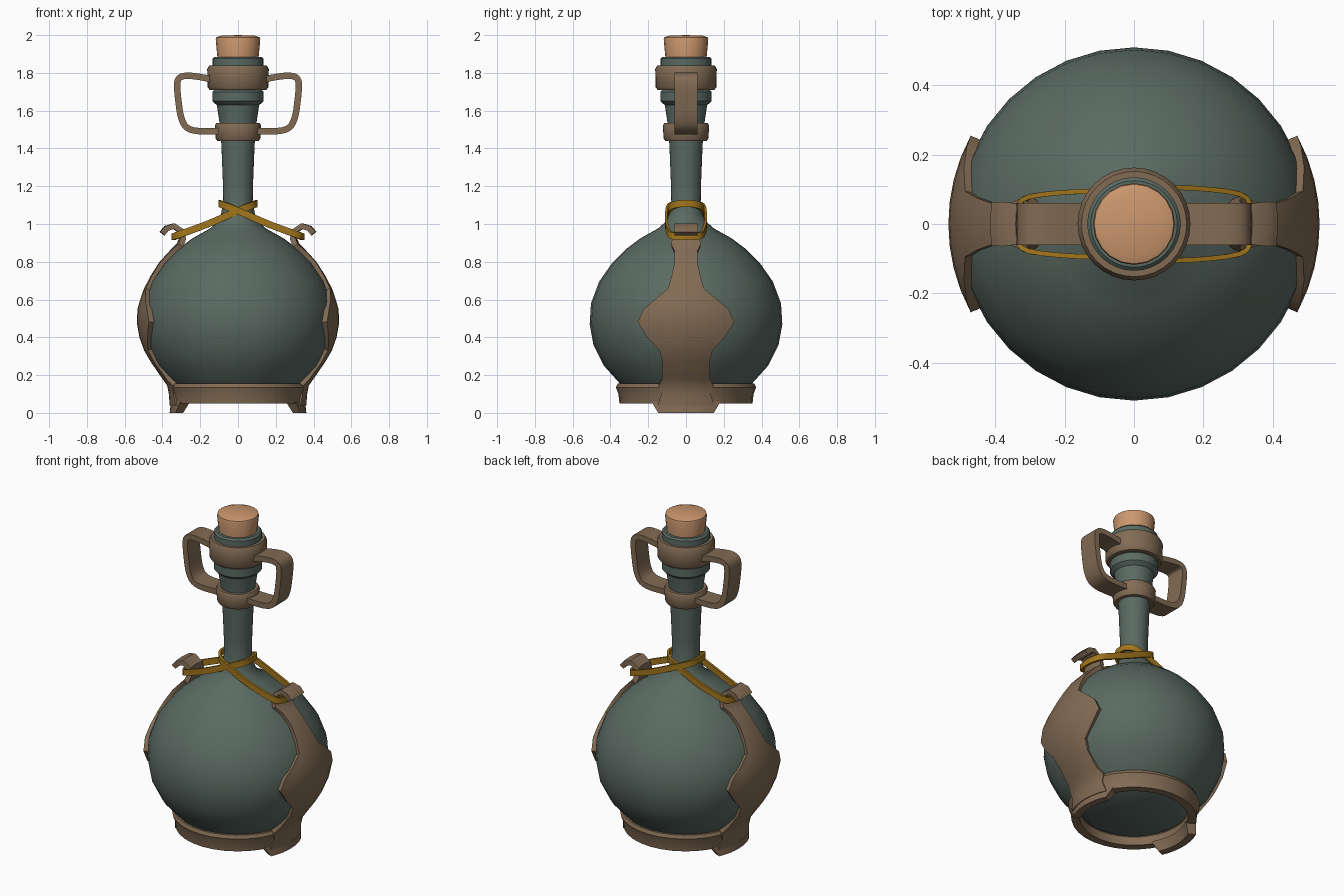
import bpy, bmesh, math
from mathutils import Vector

if "Cube" in bpy.data.objects:
    bpy.data.objects.remove(bpy.data.objects["Cube"])


def material(name, rgb):
    m = bpy.data.materials.new(name)
    m.diffuse_color = (*rgb, 1)
    m.use_nodes = True
    m.node_tree.nodes["Principled BSDF"].inputs["Base Color"].default_value = m.diffuse_color
    return m


GLASS = material("dull_green_glass", (0.102, 0.144, 0.124))
LEATHER = material("brown_fitting", (0.222, 0.147, 0.088))
CORK = material("cork", (0.60, 0.31, 0.155))
CORD = material("mustard_cord", (0.36, 0.18, 0.012))


def make(name, verts, faces, mat, mirror=False, solid=0, angle=35):
    me = bpy.data.meshes.new(name)
    me.from_pydata([tuple(v) for v in verts], [], faces)
    if not solid:
        bm = bmesh.new()
        bm.from_mesh(me)
        bmesh.ops.remove_doubles(bm, verts=bm.verts, dist=1e-5)
        bmesh.ops.recalc_face_normals(bm, faces=bm.faces)
        bm.to_mesh(me)
        bm.free()
    me.materials.append(mat)
    ob = bpy.data.objects.new(name, me)
    bpy.context.collection.objects.link(ob)
    if solid:
        mod = ob.modifiers.new("thickness", 'SOLIDIFY')
        mod.thickness, mod.offset = solid, -1
    if mirror:
        mod = ob.modifiers.new("mirror", 'MIRROR')
        mod.use_mirror_merge = False
    bpy.ops.object.select_all(action='DESELECT')
    ob.select_set(True)
    bpy.context.view_layer.objects.active = ob
    if ob.modifiers:
        bpy.ops.object.convert(target='MESH')
    bpy.ops.object.shade_smooth_by_angle(angle=math.radians(angle))
    return ob


def lathe(name, profile, mat, segs=32, closed=False, angle=35):
    """Spin an (r, z) profile round the z axis."""
    n = len(profile)
    verts = [(r * math.cos(2 * math.pi * i / segs), r * math.sin(2 * math.pi * i / segs), z)
             for i in range(segs) for r, z in profile]
    faces = []
    for i in range(segs):
        a, b = i * n, (i + 1) % segs * n
        for j in range(n if closed else n - 1):
            k = (j + 1) % n
            faces.append((a + j, b + j, b + k, a + k))
    # drop the collapsed corners at the axis
    out = []
    for f in faces:
        keep = []
        for v in f:
            if profile[v % n][0] == 0:
                v = v % n
            if v not in keep:
                keep.append(v)
        out.append(tuple(keep))
    return make(name, verts, out, mat, angle=angle)


def smooth_path(pts, closed=False, steps=4):
    """Catmull-Rom curve through the points."""
    pts = [Vector(p) for p in pts]
    n, out = len(pts), []
    get = (lambda i: pts[i % n]) if closed else (lambda i: pts[max(0, min(n - 1, i))])
    for i in range(n if closed else n - 1):
        a, b, c, d = (get(i + k) for k in (-1, 0, 1, 2))
        for s in range(steps):
            t = s / steps
            out.append(0.5 * (2 * b + (c - a) * t + (2 * a - 5 * b + 4 * c - d) * t * t
                              + (3 * b - a - 3 * c + d) * t ** 3))
    return out if closed else out + [pts[-1]]


def ribbon(name, path, wide, width, thick, mat, closed=False, mirror=False):
    """Sweep a flat rectangular section along a path."""
    n, verts, faces = len(path), [], []
    for i, p in enumerate(path):
        nxt = path[(i + 1) % n] if closed else path[min(i + 1, n - 1)]
        prv = path[i - 1] if closed else path[max(i - 1, 0)]
        tan = (nxt - prv).normalized()
        side = tan.cross(Vector(wide)).normalized()
        up = side.cross(tan)
        for u, s in ((-1, -1), (1, -1), (1, 1), (-1, 1)):
            verts.append(p + up * u * width / 2 + side * s * thick / 2)
    for i in range(n if closed else n - 1):
        a, b = i * 4, (i + 1) % n * 4
        faces += [(a + j, a + (j + 1) % 4, b + (j + 1) % 4, b + j) for j in range(4)]
    if not closed:
        faces += [(0, 1, 2, 3), tuple(range(4 * n - 4, 4 * n))]
    return make(name, verts, faces, mat, mirror)


# Glass bottle: round body, slim neck, flange and lip
lathe("bottle", [(0, .075), (.25, .075), (.30, .105), (.345, .15), (.435, .25), (.49, .36),
                 (.51, .47), (.503, .58), (.46, .695), (.39, .795), (.32, .865), (.24, .925),
                 (.15, .975), (.11, 1.01), (.09, 1.05), (.078, 1.12), (.08, 1.22), (.088, 1.42),
                 (.097, 1.53), (.112, 1.63), (.125, 1.64), (.136, 1.65), (.136, 1.70),
                 (.125, 1.71), (.125, 1.83), (.135, 1.84), (.135, 1.875), (.125, 1.885),
                 (0, 1.885)], GLASS)

# Cork stopper
lathe("cork", [(0, 1.87), (.108, 1.87), (.118, 1.975), (.115, 1.988), (.09, 1.997), (0, 2.0)],
      CORK, segs=20)

# Neck collars
lathe("upper_collar", [(.12, 1.71), (.15, 1.71), (.161, 1.725), (.163, 1.82), (.152, 1.84),
                       (.12, 1.84)], LEATHER, closed=True)
lathe("lower_collar", [(.08, 1.44), (.11, 1.44), (.118, 1.452), (.123, 1.52), (.115, 1.535),
                       (.08, 1.535)], LEATHER, closed=True)

# Base ring
lathe("base_ring", [(.305, .05), (.352, .05), (.358, .10), (.371, .135), (.362, .155),
                    (.338, .155), (.30, .10)], LEATHER, closed=True, angle=20)

# Feet: arc blocks under the ring on both sides
verts, faces, N = [], [], 8
for i in range(N + 1):
    s = 2 * i / N - 1
    for r, z, half in ((.295, .06, 31), (.355, .06, 31), (.362, 0, 24), (.318, 0, 24)):
        a = math.radians(half * s)
        verts.append((r * math.cos(a), r * math.sin(a), z))
for i in range(N):
    faces += [(4 * i + j, 4 * i + (j + 1) % 4, 4 * i + 4 + (j + 1) % 4, 4 * i + 4 + j)
              for j in range(4)]
faces += [(0, 1, 2, 3), tuple(range(4 * N, 4 * N + 4))]
make("foot", verts, faces, LEATHER, mirror=True)

# Side straps: rows of (outer radius, z, half width), curling into a hook on top
rows = [(.362, .04, .15), (.366, .10, .13), (.375, .145, .145), (.40, .18, .127),
        (.462, .27, .125), (.497, .33, .14), (.522, .40, .205), (.536, .48, .255),
        (.532, .55, .225), (.518, .60, .165), (.497, .66, .095), (.46, .73, .075),
        (.415, .80, .06), (.36, .86, .062), (.325, .895, .08), (.312, .925, .07),
        (.315, .955, .06), (.345, .974, .06), (.372, .965, .062), (.392, .94, .06)]
C = 8
verts = []
for r, z, w in rows:
    for c in range(C + 1):
        y = w * (2 * c / C - 1)
        verts.append((math.sqrt(r * r - y * y), y, z))
faces = [(i * (C + 1) + c, i * (C + 1) + c + 1, (i + 1) * (C + 1) + c + 1, (i + 1) * (C + 1) + c)
         for i in range(len(rows) - 1) for c in range(C)]
make("side_strap", verts, faces, LEATHER, mirror=True, solid=.03)

# Neck handles
handle = smooth_path([(.14, 0, 1.765), (.20, 0, 1.778), (.27, 0, 1.785), (.312, 0, 1.772),
                      (.322, 0, 1.73), (.314, 0, 1.64), (.30, 0, 1.56), (.27, 0, 1.51),
                      (.21, 0, 1.492), (.10, 0, 1.492)], steps=3)
ribbon("handle", handle, (0, 1, 0), .12, .034, LEATHER, mirror=True)

# Cords: each loops round the neck and one hook, crossing at front and back
half = [(.30, .088, .948), (.16, .104, 1.0), (.03, .102, 1.057), (-.055, .088, 1.092)]
for name, sx, sy in (("cord_right", 1, 1), ("cord_left", -1, .9)):
    pts = [(.345, 0, .932), (.335, .055, .935)] + half + [(-.092, .045, 1.106), (-.097, 0, 1.108)]
    pts += [(x, -y, z) for x, y, z in reversed(pts[1:-1])]
    path = smooth_path([(x * sx, y * sy, z) for x, y, z in pts], closed=True, steps=3)
    ribbon(name, path, (0, 0, 1), .036, .014, CORD, closed=True)
